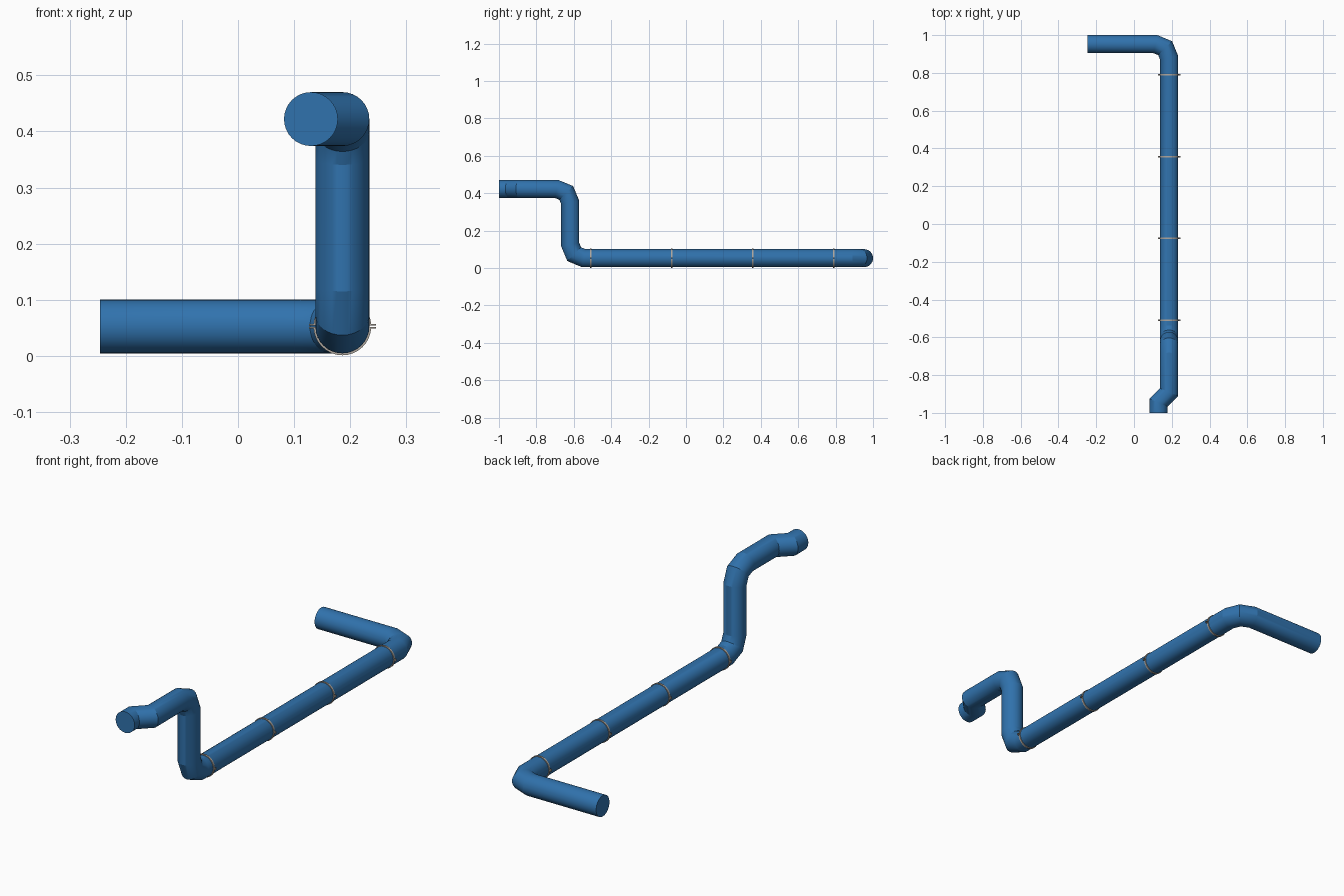
import bpy, bmesh, math
from mathutils import Vector

if "Cube" in bpy.data.objects:
    bpy.data.objects.remove(bpy.data.objects["Cube"])

R_PIPE, R_BEND, SIDES = 0.048, 0.072, 32
CX, CZ = 0.186, 0.0525


def material(name, color):
    m = bpy.data.materials.new(name)
    m.diffuse_color = color
    m.use_nodes = True
    m.node_tree.nodes["Principled BSDF"].inputs["Base Color"].default_value = m.diffuse_color
    return m


def finish(bm, name, mat, angle=20):
    bmesh.ops.recalc_face_normals(bm, faces=bm.faces)
    me = bpy.data.meshes.new(name)
    bm.to_mesh(me)
    bm.free()
    ob = bpy.data.objects.new(name, me)
    bpy.context.collection.objects.link(ob)
    me.materials.append(mat)
    bpy.context.view_layer.objects.active = ob
    ob.select_set(True)
    bpy.ops.object.shade_smooth_by_angle(angle=math.radians(angle))
    ob.select_set(False)
    return ob


def elbow(corner, d_in, d_out):
    """Three path points of a two-segment 90 degree bend."""
    c, a, b = Vector(corner), Vector(d_in), Vector(d_out)
    centre = c + (b - a) * R_BEND
    mid = centre + (a - b).normalized() * R_BEND
    return [c - a * R_BEND, mid, c + b * R_BEND]


def sweep(path, radius, name, mat):
    """Round tube with mitred joints and flat end caps."""
    bm = bmesh.new()
    d = (path[1] - path[0]).normalized()
    u = Vector((0, 0, 1))
    v = d.cross(u)
    pts = [path[0] + radius * (u * math.cos(t) + v * math.sin(t))
           for t in (2 * math.pi * i / SIDES for i in range(SIDES))]
    rings = [[bm.verts.new(p) for p in pts]]
    for i in range(1, len(path)):
        d = (path[i] - path[i - 1]).normalized()
        n = d
        if i + 1 < len(path):
            n = (d + (path[i + 1] - path[i]).normalized()).normalized()
        # slide each point along the segment onto the mitre plane
        pts = [p + d * ((path[i] - p).dot(n) / d.dot(n)) for p in pts]
        rings.append([bm.verts.new(p) for p in pts])
    for a, b in zip(rings, rings[1:]):
        for i in range(SIDES):
            j = (i + 1) % SIDES
            bm.faces.new((a[i], a[j], b[j], b[i]))
    bm.faces.new(rings[0])
    bm.faces.new(rings[-1])
    return finish(bm, name, mat)


def clamp(y, name, mat):
    """Two half bands, each with a flat tab at either side."""
    ri, ro, w, gap, tab, t = 0.048, 0.0515, 0.004, 0.0015, 0.0595, 0.0025
    a0, n = math.asin(gap / ro), 16
    outer, inner = [], []
    for i in range(n + 1):
        a = a0 + (math.pi - 2 * a0) * i / n
        outer.append((ro * math.cos(a), ro * math.sin(a)))
        inner.append((ri * math.cos(a), ri * math.sin(a)))
    bm = bmesh.new()

    def strip(o, q):
        rows = [[bm.verts.new((CX + x, y + yy, CZ + z)) for x, z in s]
                for s, yy in ((o, -w), (q, -w), (q, w), (o, w))]
        for k in range(4):
            a, b = rows[k], rows[(k + 1) % 4]
            for i in range(len(a) - 1):
                bm.faces.new((a[i], a[i + 1], b[i + 1], b[i]))
        for e in (0, -1):
            bm.faces.new([r[e] for r in rows])

    for s in (1, -1):
        strip([(x, s * z) for x, z in outer], [(x, s * z) for x, z in inner])
        for side in (1, -1):
            strip([(side * 0.049, s * (gap + t)), (side * tab, s * (gap + t))],
                  [(side * 0.049, s * gap), (side * tab, s * gap)])
    return finish(bm, name, mat, 30)


blue = material("blue_paint", (0.03, 0.17, 0.42, 1))
metal = material("clamp_metal", (0.42, 0.38, 0.34, 1))

# Main pipe run
TOP = 0.422
X, Y, Z = Vector((1, 0, 0)), Vector((0, 1, 0)), Vector((0, 0, 1))
path = [Vector((-0.246, 0.952, CZ))]
path += elbow((CX, 0.952, CZ), X, -Y)
path += elbow((CX, -0.619, CZ), -Y, Z)
path += elbow((CX, -0.619, TOP), Z, -Y)
path += [Vector((CX, -0.89, TOP)), Vector((0.13, -0.946, TOP)),
         Vector((0.13, -1.0, TOP))]
sweep(path, R_PIPE, "pipe", blue)

# Evenly spaced clamps along the long run
for i in range(4):
    clamp(-0.51 + i * 0.4335, f"clamp_{i + 1}", metal)
